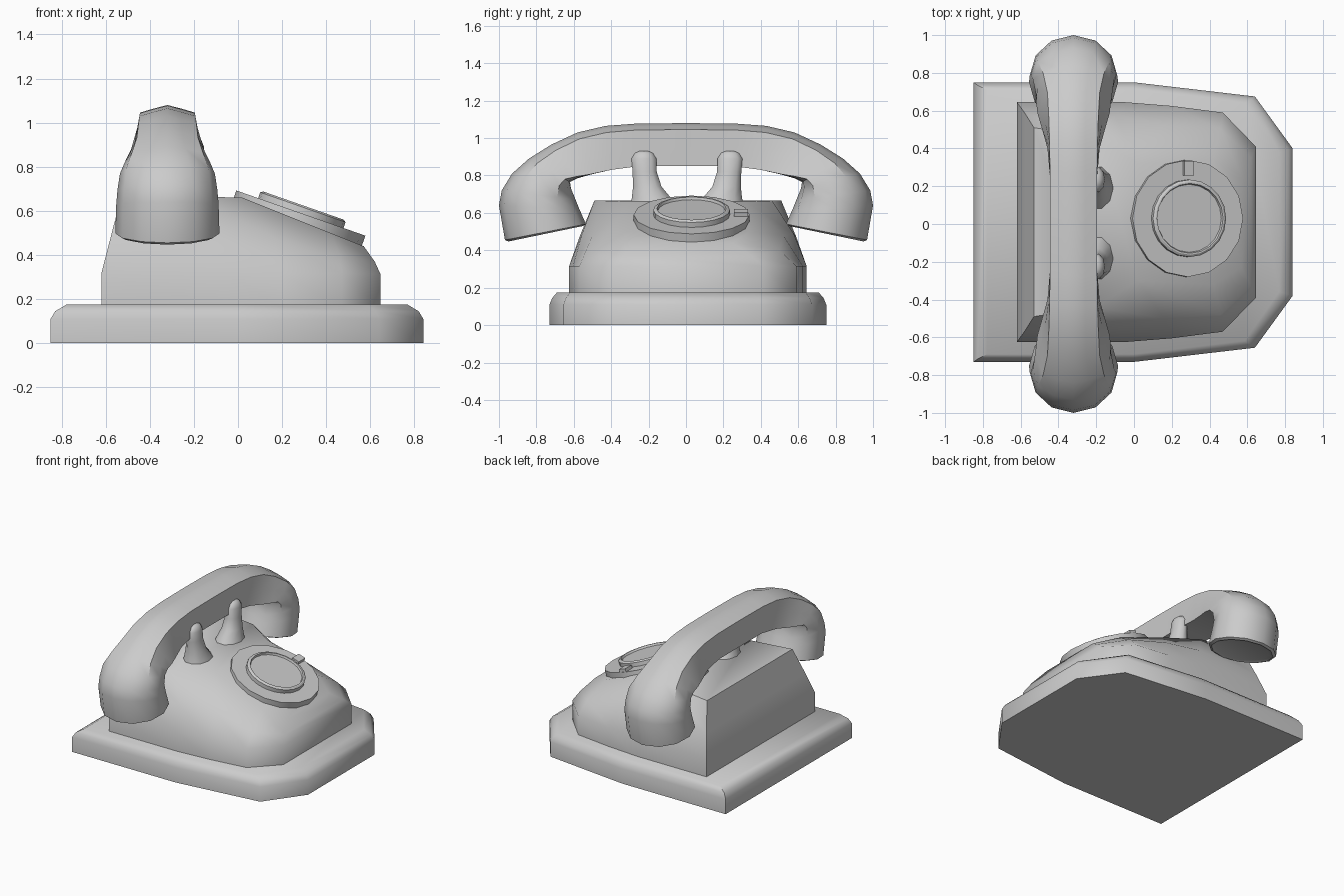
import bpy, bmesh, math
from mathutils import Matrix, Vector

if "Cube" in bpy.data.objects:
    bpy.data.objects.remove(bpy.data.objects["Cube"])


def finish(name, bm, angle=50):
    bmesh.ops.recalc_face_normals(bm, faces=bm.faces)
    me = bpy.data.meshes.new(name)
    bm.to_mesh(me)
    bm.free()
    ob = bpy.data.objects.new(name, me)
    bpy.context.collection.objects.link(ob)
    bpy.ops.object.select_all(action='DESELECT')
    ob.select_set(True)
    bpy.context.view_layer.objects.active = ob
    bpy.ops.object.shade_smooth_by_angle(angle=math.radians(angle))
    return ob


def skin(bm, rings):
    """Bridge a list of equal-length rings; returns the vertex rings."""
    vs = [[bm.verts.new(p) for p in r] for r in rings]
    n = len(vs[0])
    for a, b in zip(vs, vs[1:]):
        for i in range(n):
            j = (i + 1) % n
            bm.faces.new((a[i], a[j], b[j], b[i]))
    return vs


def mirrored_loft(name, halves, y0=0.01):
    """Loft half outlines (x, y, z) mirrored in y, capped with cross strips."""
    rings = [[(x, y0 + y, z) for x, y, z in h] +
             [(x, y0 - y, z) for x, y, z in reversed(h)] for h in halves]
    bm = bmesh.new()
    vs = skin(bm, rings)
    for r in (vs[0], vs[-1]):
        n = len(r)
        for i in range(n // 2 - 1):
            bm.faces.new((r[i], r[i + 1], r[n - 2 - i], r[n - 1 - i]))
    return finish(name, bm)


# Base plinth with a sloped upper edge
plan = [(-.85, .74), (0, .74), (.64, .665), (.84, .39)]
mirrored_loft("base", [[(x * s, y * t, z) for x, y in plan] for s, t, z in
                       ((1, 1, 0), (1, 1, .11), (.975, .98, .145), (.915, .945, .175))])

# Body: straight skirt, then shoulders rising to the shelf and dial slope
skirt = [(-.62, .635), (-.05, .635), (.2, .615), (.47, .58), (.645, .4)]
mirrored_loft("body", [
    [(x, y, .16) for x, y in skirt],
    [(x, y, .315) for x, y in skirt],
    [(-.58, .58, .47), (-.1, .565, .49), (.16, .51, .48), (.46, .49, .40), (.62, .34, .37)],
    [(-.53, .5, .665), (-.2, .45, .665), (.02, .31, .66), (.42, .33, .5), (.57, .24, .44)]])


# Dial parts, in a frame tilted with the front slope
dial = Matrix.Translation((.285, .03, .59)) @ Matrix.Rotation(math.radians(19.3), 4, 'Y')


def disc(name, profile, n):
    bm = bmesh.new()
    vs = skin(bm, [[dial @ Vector((r * math.cos(2 * math.pi * i / n),
                                   r * math.sin(2 * math.pi * i / n), z))
                    for i in range(n)] for r, z in profile])
    bm.faces.new(vs[0])
    bm.faces.new(vs[-1])
    return finish(name, bm, 30)


disc("dial_plate", [(.31, -.058), (.31, 0)], 16)
disc("finger_wheel", [(.205, -.02), (.205, .028), (.193, .036), (.185, .036), (.18, .022)], 20)

# Finger stop
bm = bmesh.new()
bmesh.ops.create_cube(bm, size=1, matrix=dial @ Matrix.Translation((0, .265, .005))
                      @ Matrix.Diagonal((.055, .075, .035, 1)))
finish("finger_stop", bm)

# Cradle prongs: (y, z, x radius, y radius)
for side, label in ((1, "left"), (-1, "right")):
    prong = [(.18, .63, .10, .13), (.19, .68, .085, .11), (.212, .74, .065, .08),
             (.226, .82, .05, .068), (.23, .89, .046, .07), (.23, .92, .034, .05),
             (.23, .932, .014, .02)]
    bm = bmesh.new()
    vs = skin(bm, [[(-.20 + rx * math.cos(math.pi * i / 5),
                     .005 + side * y + ry * math.sin(math.pi * i / 5), z)
                    for i in range(10)] for y, z, rx, ry in prong])
    bm.faces.new(vs[0])
    bm.faces.new(vs[-1])
    finish("cradle_prong_" + label, bm)

# Handset: section blends from peaked bar (grip) to circle (cups).
# u runs from underside to outside, w is the half width
bar = [(0, 0), (0, .5), (0, 1), (.42, 1), (.85, 1), (.93, .5), (1, 0)]
circle = [(.5 - .5 * math.cos(math.pi * k / 6), math.sin(math.pi * k / 6)) for k in range(7)]
# inner y, inner z, outer y, outer z, inner half width, outer half width, roundness
stations = [
    (.0, .85, .0, 1.08, .125, .125, 0),
    (.25, .85, .27, 1.077, .125, .125, 0),
    (.40, .83, .43, 1.065, .138, .125, 0),
    (.51, .805, .58, 1.03, .17, .125, .03),
    (.58, .785, .72, .965, .20, .13, .2),
    (.62, .765, .84, .89, .22, .16, .5),
    (.615, .73, .93, .81, .225, .205, .8),
    (.59, .67, .985, .72, .228, .225, 1),
    (.57, .62, 1.0, .64, .232, .232, 1),
    (.535, .54, .968, .455, .236, .236, 1),
    (.55, .53, .95, .447, .215, .215, 1),
    (.575, .535, .925, .463, .19, .19, 1)]


def section(st, side):
    yi, zi, yo, zo, wi, wo, t = st
    half = []
    for (ub, wb), (uc, wc) in zip(bar, circle):
        u, w = ub + (uc - ub) * t, wb + (wc - wb) * t
        half.append((w * (wi + (wo - wi) * u), side * (yi + (yo - yi) * u), zi + (zo - zi) * u))
    return ([(-.32 + w, y, z) for w, y, z in half] +
            [(-.32 - w, y, z) for w, y, z in half[-2:0:-1]])


bm = bmesh.new()
vs = skin(bm, [section(s, -1) for s in reversed(stations)] +
          [section(s, 1) for s in stations[1:]])
bm.faces.new(vs[0])
bm.faces.new(vs[-1])
finish("handset", bm, 40)
